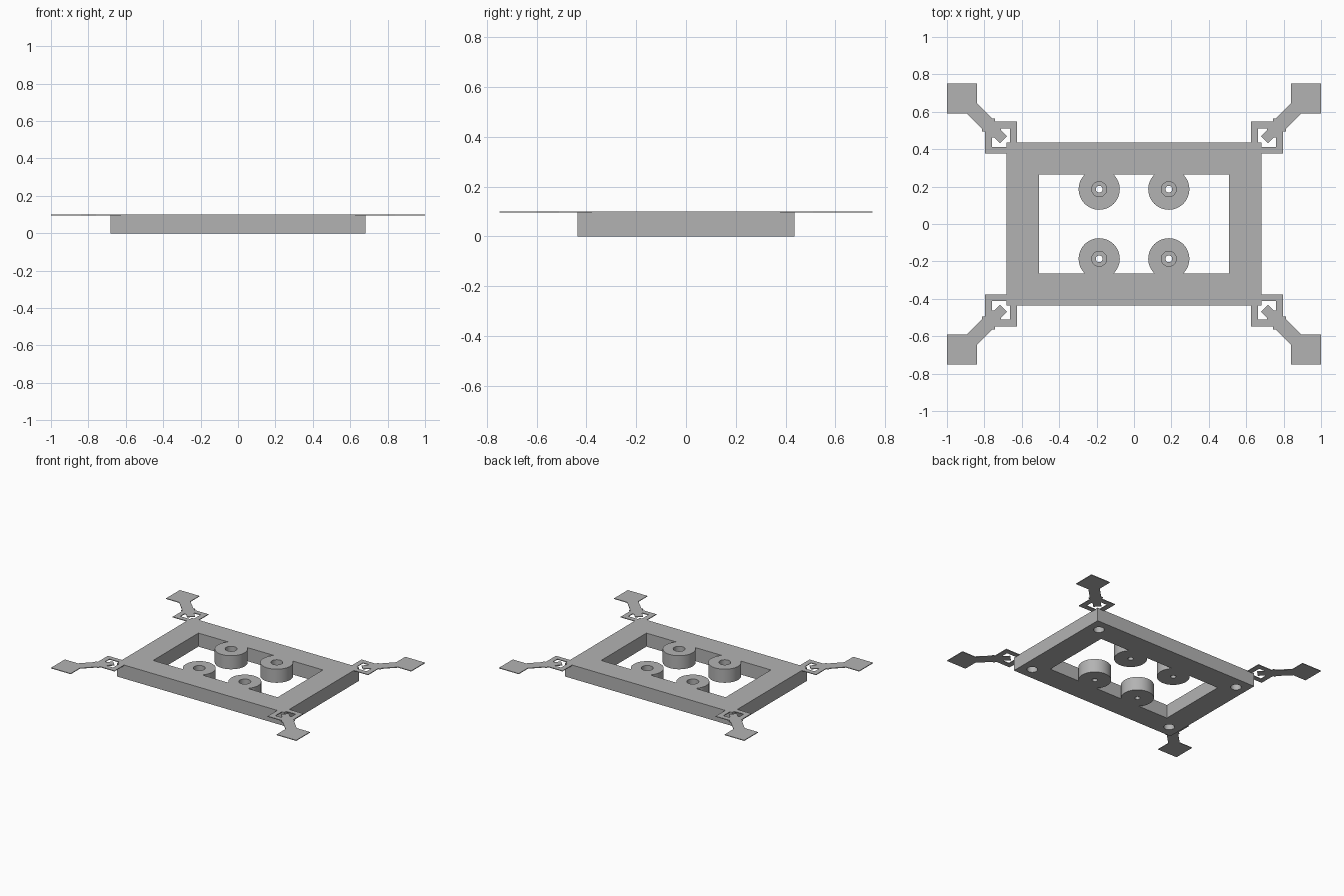
import bpy
import bmesh
from math import radians

cube = bpy.data.objects.get("Cube")
if cube:
    bpy.data.objects.remove(cube, do_unlink=True)

HEIGHT = 0.1
PLATE = 0.005
SIGNS = [(1, 1), (-1, 1), (-1, -1), (1, -1)]

grey = bpy.data.materials.new("plain grey")
grey.use_nodes = True
grey.diffuse_color = (0.45, 0.45, 0.45, 1)
grey.node_tree.nodes["Principled BSDF"].inputs["Base Color"].default_value = grey.diffuse_color


def finish(name, bm):
    bmesh.ops.recalc_face_normals(bm, faces=bm.faces)
    mesh = bpy.data.meshes.new(name)
    bm.to_mesh(mesh)
    bm.free()
    mesh.materials.append(grey)
    obj = bpy.data.objects.new(name, mesh)
    bpy.context.collection.objects.link(obj)
    return obj


def prism(name, points, z0, z1):
    """Extrude a flat outline from z0 up to z1."""
    bm = bmesh.new()
    face = bm.faces.new([bm.verts.new((x, y, z0)) for x, y in points])
    top = bmesh.ops.extrude_face_region(bm, geom=[face])["geom"]
    verts = [v for v in top if isinstance(v, bmesh.types.BMVert)]
    bmesh.ops.translate(bm, verts=verts, vec=(0, 0, z1 - z0))
    return finish(name, bm)


def box(name, hx, hy, z0, z1):
    return prism(name, [(hx * a, hy * b) for a, b in SIGNS], z0, z1)


def cylinder(name, x, y, r, z0, z1):
    bm = bmesh.new()
    bmesh.ops.create_cone(bm, cap_ends=True, segments=48, radius1=r, radius2=r, depth=z1 - z0)
    bmesh.ops.translate(bm, verts=bm.verts, vec=(x, y, (z0 + z1) / 2))
    return finish(name, bm)


def combine(target, tool, operation):
    """Apply a boolean and discard the tool."""
    mod = target.modifiers.new("combine", "BOOLEAN")
    mod.object = tool
    mod.operation = operation
    mod.solver = "EXACT"
    bpy.context.view_layer.objects.active = target
    bpy.ops.object.modifier_apply(modifier=mod.name)
    bpy.data.objects.remove(tool, do_unlink=True)


# Rectangular frame with an open middle
frame = box("frame", 0.682, 0.435, 0, HEIGHT)
combine(frame, box("opening", 0.508, 0.264, -0.1, 0.2), "DIFFERENCE")

# Round screw bosses, counterbored from above, and blind holes underneath
for sx, sy in SIGNS:
    bx, by = 0.186 * sx, 0.186 * sy
    combine(frame, cylinder("boss", bx, by, 0.11, 0, HEIGHT), "UNION")
    combine(frame, cylinder("counterbore", bx, by, 0.04, 0.04, 0.2), "DIFFERENCE")
    combine(frame, cylinder("screw_hole", bx, by, 0.018, -0.1, 0.2), "DIFFERENCE")
    combine(frame, cylinder("blind_hole", 0.597 * sx, 0.347 * sy, 0.036, -0.1, 0.06), "DIFFERENCE")

bpy.ops.object.select_all(action="DESELECT")
frame.select_set(True)
bpy.context.view_layer.objects.active = frame
bpy.ops.object.shade_smooth_by_angle(angle=radians(30))

# Thin corner tab: bracket, diagonal arm, square pad and inner tongue
TAB = [
    (0.625, 0.435), (0.625, 0.547), (0.743, 0.547), (0.743, 0.565), (0.76, 0.565),
    (0.84, 0.645), (0.84, 0.75), (1, 0.75), (1, 0.59), (0.893, 0.59),
    (0.813, 0.51), (0.813, 0.495), (0.797, 0.495), (0.797, 0.377),
    (0.682, 0.377), (0.682, 0.413), (0.76, 0.413), (0.76, 0.463),
    (0.748, 0.463), (0.717, 0.432), (0.679, 0.47), (0.712, 0.503),
    (0.712, 0.51), (0.663, 0.51), (0.663, 0.435),
]
for sx, sy in SIGNS:
    name = ("back" if sy > 0 else "front") + ("_left" if sx > 0 else "_right") + "_corner_tab"
    prism(name, [(x * sx, y * sy) for x, y in TAB], HEIGHT - PLATE, HEIGHT)
